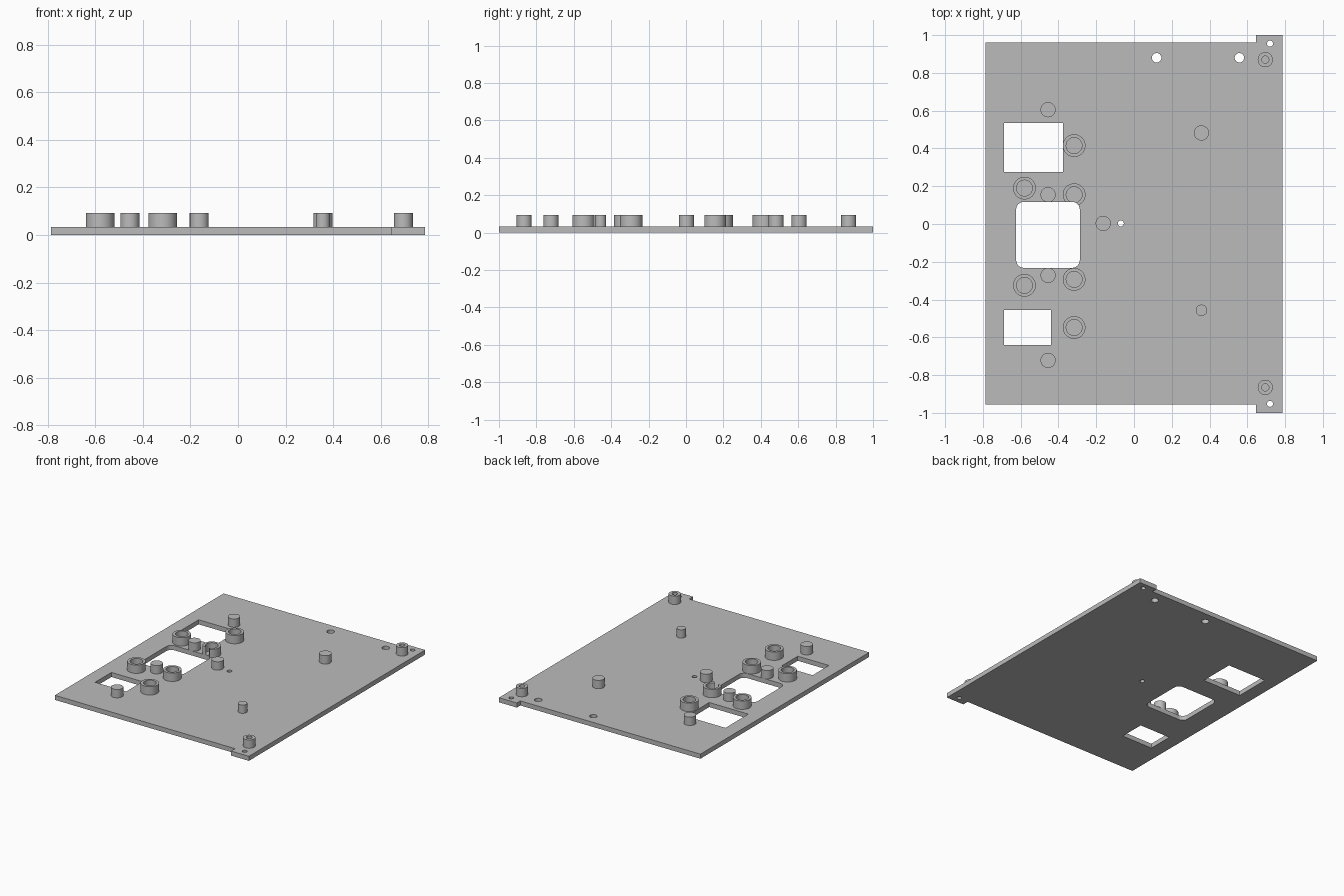
import bpy, bmesh, math

if "Cube" in bpy.data.objects:
    bpy.data.objects.remove(bpy.data.objects["Cube"])

T, H = 0.033, 0.093          # plate thickness, post top
SEG = 40

grey = bpy.data.materials.new("light grey")
grey.diffuse_color = (0.5, 0.5, 0.5, 1)
grey.use_nodes = True
grey.node_tree.nodes["Principled BSDF"].inputs["Base Color"].default_value = grey.diffuse_color


def finish(name, bm, smooth=False):
    bmesh.ops.recalc_face_normals(bm, faces=bm.faces)
    me = bpy.data.meshes.new(name)
    bm.to_mesh(me)
    bm.free()
    me.materials.append(grey)
    ob = bpy.data.objects.new(name, me)
    bpy.context.collection.objects.link(ob)
    if smooth:
        bpy.ops.object.select_all(action='DESELECT')
        ob.select_set(True)
        bpy.context.view_layer.objects.active = ob
        bpy.ops.object.shade_smooth_by_angle(angle=math.radians(30))
    return ob


def prism(bm, pts, z0, z1):
    """Extrude an outline from z0 to z1."""
    lo = [bm.verts.new((x, y, z0)) for x, y in pts]
    hi = [bm.verts.new((x, y, z1)) for x, y in pts]
    bm.faces.new(lo)
    bm.faces.new(hi)
    for i in range(len(pts)):
        j = (i + 1) % len(pts)
        bm.faces.new((lo[i], lo[j], hi[j], hi[i]))


def circle(x, y, r, n=SEG):
    return [(x + r * math.cos(2 * math.pi * i / n),
             y + r * math.sin(2 * math.pi * i / n)) for i in range(n)]


def rect(x0, x1, y0, y1, r=0.0):
    if r == 0:
        return [(x0, y0), (x1, y0), (x1, y1), (x0, y1)]
    pts = []
    corners = [(x1 - r, y1 - r), (x0 + r, y1 - r), (x0 + r, y0 + r), (x1 - r, y0 + r)]
    for k, (cx, cy) in enumerate(corners):
        for i in range(7):
            a = math.pi / 2 * (k + i / 6)
            pts.append((cx + r * math.cos(a), cy + r * math.sin(a)))
    return pts


def ring(bm, x, y, r, bore):
    """Post with a blind bore reaching down to the plate."""
    loops = []
    for rad, z in ((r, T - 0.005), (r, H), (bore, H), (bore, T + 0.001)):
        loops.append([bm.verts.new((px, py, z)) for px, py in circle(x, y, rad)])
    for a, b in zip(loops, loops[1:]):
        for i in range(SEG):
            j = (i + 1) % SEG
            bm.faces.new((a[i], a[j], b[j], b[i]))
    bm.faces.new(loops[0])
    bm.faces.new(loops[-1])


def cut(ob, cutter):
    m = ob.modifiers.new("openings", 'BOOLEAN')
    m.operation, m.solver, m.object = 'DIFFERENCE', 'EXACT', cutter


# Cutter for windows and drilled holes
bm = bmesh.new()
prism(bm, rect(-0.688, -0.377, 0.275, 0.535), -0.1, 0.2)
prism(bm, rect(-0.688, -0.44, -0.64, -0.455), -0.1, 0.2)
prism(bm, rect(-0.624, -0.287, -0.232, 0.117, 0.04), -0.1, 0.2)
for x, y, r in ((0.12, 0.88, 0.025), (0.558, 0.88, 0.025), (-0.07, 0.003, 0.016),
                (0.72, 0.955, 0.016), (0.72, -0.952, 0.016)):
    prism(bm, circle(x, y, r, 24), -0.1, 0.2)
cutter = finish("opening_cutter", bm)
cutter.hide_render = True
cutter.hide_viewport = True

# Base plate with two corner tabs
bm = bmesh.new()
prism(bm, [(-0.787, -0.955), (0.645, -0.955), (0.645, -1), (0.787, -1),
           (0.787, 1), (0.645, 1), (0.645, 0.96), (-0.787, 0.96)], 0, T)
cut(finish("base_plate", bm), cutter)

# Solid pegs
for x, y, r in ((-0.455, 0.605, 0.04), (-0.455, 0.155, 0.04), (-0.455, -0.272, 0.04),
                (-0.455, -0.722, 0.04), (-0.163, 0.003, 0.04),
                (0.357, 0.482, 0.04), (0.357, -0.457, 0.03)):
    bm = bmesh.new()
    prism(bm, circle(x, y, r), T - 0.005, H)
    cut(finish("peg", bm, True), cutter)

# Wide bored bosses, then the small bored corner posts
for name, r, bore, spots in (
        ("boss", 0.06, 0.042, ((-0.58, 0.19), (-0.317, 0.155), (-0.317, 0.415),
                               (-0.58, -0.325), (-0.317, -0.293), (-0.317, -0.548))),
        ("corner_post", 0.04, 0.019, ((0.695, 0.87), (0.695, -0.865)))):
    for x, y in spots:
        bm = bmesh.new()
        ring(bm, x, y, r, bore)
        cut(finish(name, bm, True), cutter)
